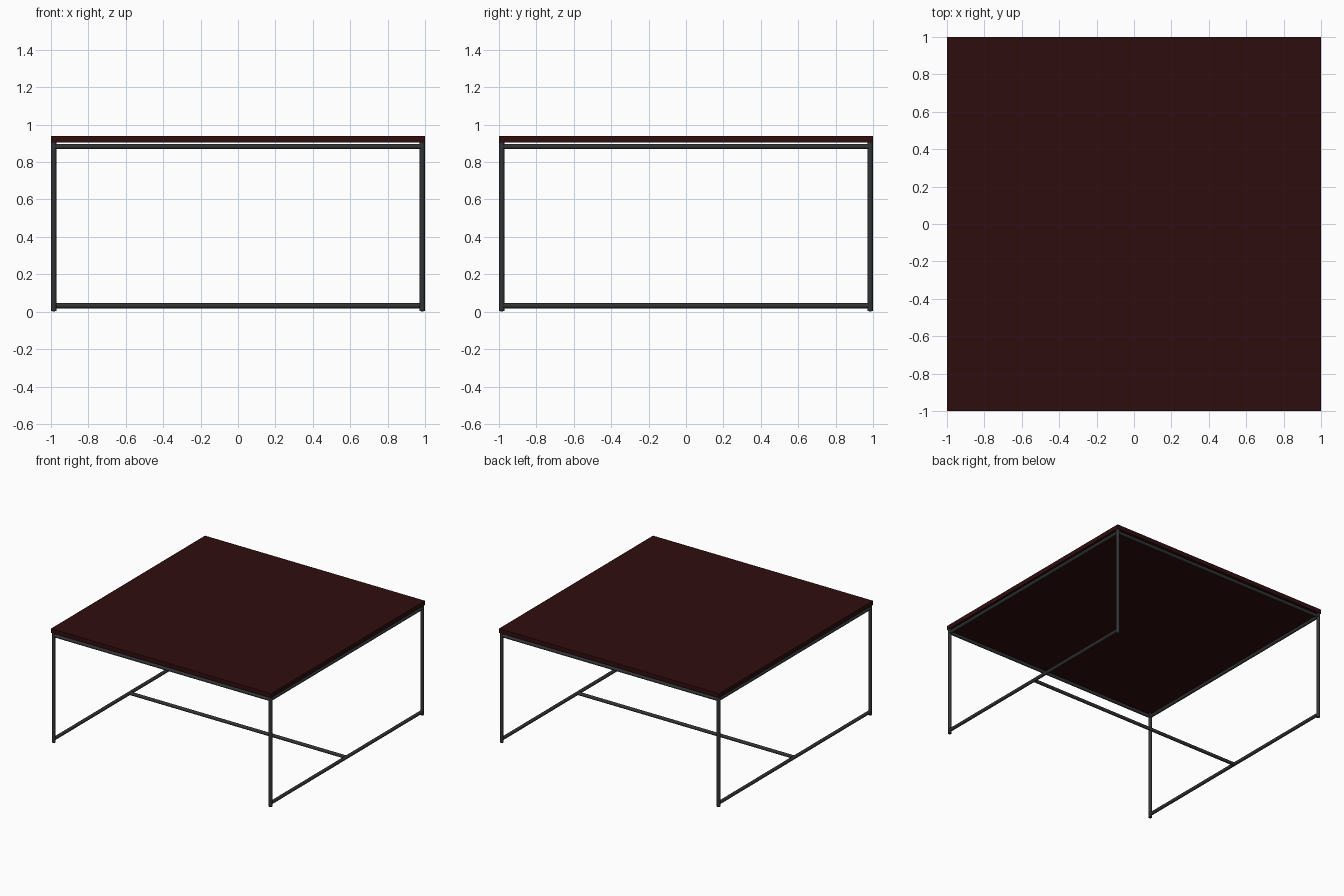
import bpy
from mathutils import Vector

if "Cube" in bpy.data.objects:
    bpy.data.objects.remove(bpy.data.objects["Cube"])

R = 0.0135      # tube radius
E = 0.985       # tube centre line offset
TOP_LOW, TOP_HIGH = 0.905, 0.94
RAIL_Z, FOOT_Z = 0.883, 0.032


def material(name, rgb):
    m = bpy.data.materials.new(name)
    m.diffuse_color = (*rgb, 1)
    m.use_nodes = True
    m.node_tree.nodes["Principled BSDF"].inputs["Base Color"].default_value = m.diffuse_color
    return m


wood = material("dark_red_wood", (0.028, 0.004, 0.0045))
metal = material("dark_grey_metal", (0.032, 0.033, 0.035))


def tube(name, a, b):
    """Round bar between two points."""
    a, b = Vector(a), Vector(b)
    d = b - a
    bpy.ops.mesh.primitive_cylinder_add(vertices=16, radius=R, depth=d.length, location=(a + b) / 2)
    ob = bpy.context.object
    ob.name = name
    ob.rotation_euler = d.to_track_quat('Z', 'Y').to_euler()
    ob.data.materials.append(metal)
    bpy.ops.object.shade_smooth_by_angle()
    return ob


# Table top slab
bpy.ops.mesh.primitive_cube_add(size=1, location=(0, 0, (TOP_LOW + TOP_HIGH) / 2))
top = bpy.context.object
top.name = "table_top"
top.scale = (2, 2, TOP_HIGH - TOP_LOW)
top.data.materials.append(wood)

for s, side in ((-1, "left"), (1, "right")):
    # Legs
    for t, end in ((-1, "front"), (1, "back")):
        leg = tube(f"{end}_{side}_leg", (s * E, t * E, 0.005), (s * E, t * E, TOP_LOW))
    # Side rails under the top and near the floor
    tube(f"{side}_upper_rail", (s * E, -E, RAIL_Z), (s * E, E, RAIL_Z))
    tube(f"{side}_floor_rail", (s * E, -E, FOOT_Z), (s * E, E, FOOT_Z))
    # Rounded leg feet
    for t, end in ((-1, "front"), (1, "back")):
        bpy.ops.mesh.primitive_uv_sphere_add(segments=16, ring_count=8, radius=R,
                                             location=(s * E, t * E, R))
        foot = bpy.context.object
        foot.name = f"{end}_{side}_foot"
        foot.data.materials.append(metal)
        bpy.ops.object.shade_smooth_by_angle()

# Front and back upper rails
for t, end in ((-1, "front"), (1, "back")):
    tube(f"{end}_upper_rail", (-E, t * E, RAIL_Z), (E, t * E, RAIL_Z))

# Central stretcher joining the floor rails
tube("centre_stretcher", (-E, 0, FOOT_Z), (E, 0, FOOT_Z))
